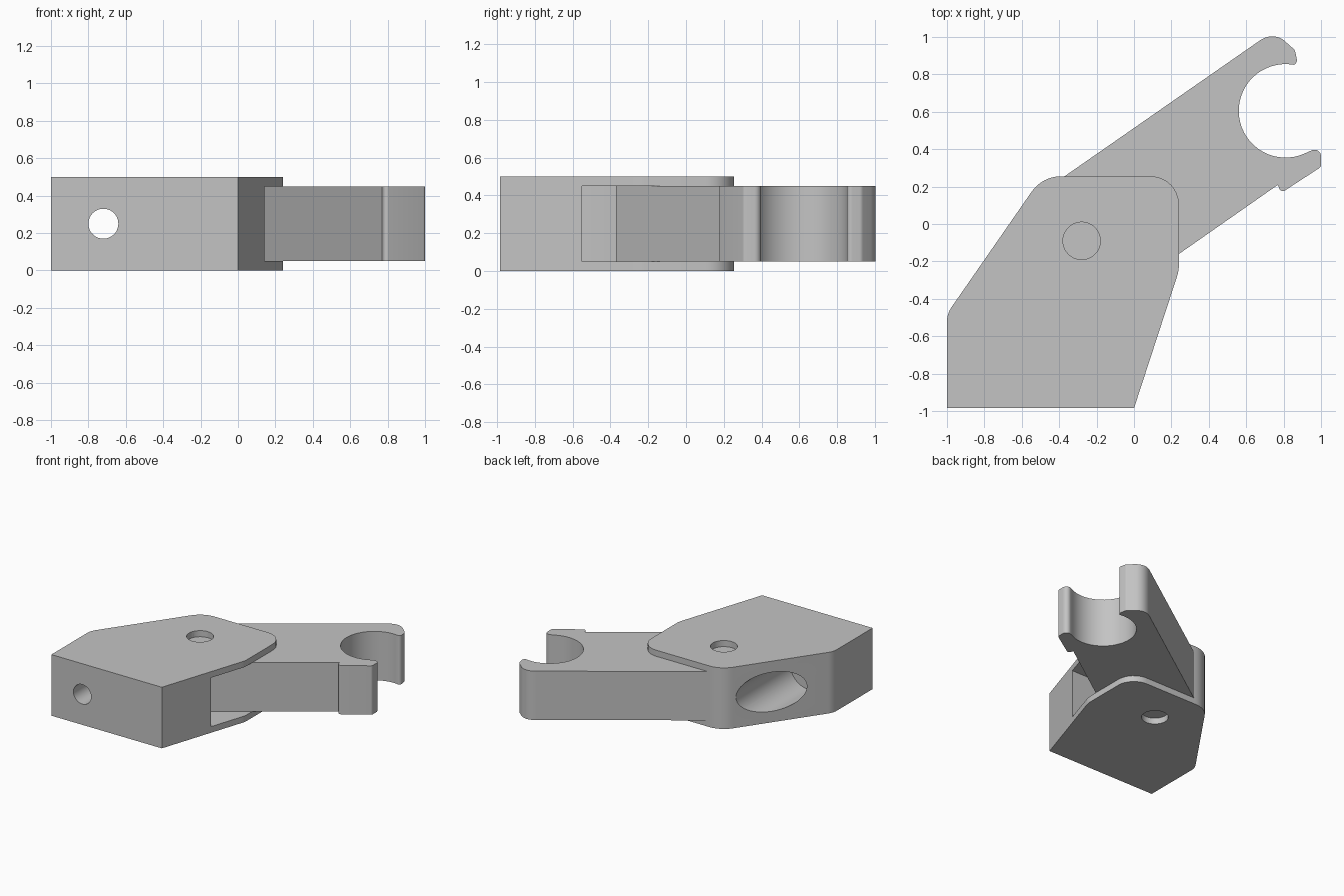
import bpy, bmesh, math
from mathutils import Vector, Matrix

if "Cube" in bpy.data.objects:
    bpy.data.objects.remove(bpy.data.objects["Cube"], do_unlink=True)

grey = bpy.data.materials.new("plain_grey")
grey.use_nodes = True
grey.diffuse_color = (0.55, 0.55, 0.55, 1)
grey.node_tree.nodes["Principled BSDF"].inputs["Base Color"].default_value = (0.55, 0.55, 0.55, 1)


def make_object(name, bm):
    bmesh.ops.recalc_face_normals(bm, faces=bm.faces)
    mesh = bpy.data.meshes.new(name)
    bm.to_mesh(mesh)
    bm.free()
    mesh.materials.append(grey)
    obj = bpy.data.objects.new(name, mesh)
    bpy.context.collection.objects.link(obj)
    return obj


def rounded(corners, steps=8):
    """Outline from (x, y, radius) corners, each replaced by a tangent arc."""
    out = []
    for i, (x, y, r) in enumerate(corners):
        p = Vector((x, y))
        if r == 0:
            out.append(p)
            continue
        a = (Vector(corners[i - 1][:2]) - p).normalized()
        b = (Vector(corners[(i + 1) % len(corners)][:2]) - p).normalized()
        half = a.angle(b) / 2
        centre = p + (a + b).normalized() * (r / math.sin(half))
        start = p + a * (r / math.tan(half)) - centre
        end = p + b * (r / math.tan(half)) - centre
        sweep = math.atan2(start.x * end.y - start.y * end.x, start.dot(end))
        for k in range(steps + 1):
            out.append(centre + Matrix.Rotation(sweep * k / steps, 2) @ start)
    return out


def prism(name, outline, low, high):
    bm = bmesh.new()
    face = bm.faces.new([bm.verts.new((p[0], p[1], low)) for p in outline])
    top = bmesh.ops.extrude_face_region(bm, geom=[face])["geom"]
    verts = [g for g in top if isinstance(g, bmesh.types.BMVert)]
    bmesh.ops.translate(bm, verts=verts, vec=(0, 0, high - low))
    return make_object(name, bm)


def cylinder(name, radius, start, end):
    start, end = Vector(start), Vector(end)
    axis = end - start
    place = Matrix.Translation((start + end) / 2) @ axis.to_track_quat("Z", "Y").to_matrix().to_4x4()
    bm = bmesh.new()
    bmesh.ops.create_cone(bm, cap_ends=True, segments=48, radius1=radius,
                          radius2=radius, depth=axis.length, matrix=place)
    return make_object(name, bm)


def cut(target, cutter):
    mod = target.modifiers.new("cut", "BOOLEAN")
    mod.operation = "DIFFERENCE"
    mod.solver = "EXACT"
    mod.object = cutter
    bpy.context.view_layer.objects.active = target
    bpy.ops.object.modifier_apply(modifier=mod.name)
    bpy.data.objects.remove(cutter, do_unlink=True)


def smooth(obj):
    bpy.ops.object.select_all(action="DESELECT")
    obj.select_set(True)
    bpy.context.view_layer.objects.active = obj
    bpy.ops.object.shade_smooth_by_angle(angle=math.radians(30))


# Base block with rounded corners
body = prism("base_block", rounded([
    (-1, -0.985, 0), (0, -0.985, 0), (0.24, -0.25, 0.2), (0.24, 0.255, 0.15),
    (-0.49, 0.255, 0.19), (-1, -0.48, 0.14)]), 0, 0.5)

# Slot between the two cheek plates
cut(body, prism("slot_cutter", [(-0.37, -0.55), (0.6, -0.55), (0.6, 0.6), (-0.37, 0.6)], 0.05, 0.45))
# Pivot hole, screw hole and its wide counterbore
cut(body, cylinder("pivot_cutter", 0.1, (-0.28, -0.09, -0.2), (-0.28, -0.09, 0.7)))
cut(body, cylinder("screw_cutter", 0.08, (-0.72, -1.2, 0.25), (-0.72, -0.4, 0.25)))
cut(body, cylinder("counterbore_cutter", 0.16, (-0.72, -0.55, 0.25), (-0.72, 0.6, 0.25)))
smooth(body)

# Arm ending in an open round clip
lower_side = [(-0.4, -0.37, 0), (-0.06, -0.37, 0), (0.77, 0.21, 0)]
lower_lip = [(0.785, 0.165, 0.02), (1.0, 0.305, 0.02), (1.0, 0.415, 0.035), (0.93, 0.385, 0)]
upper_lip = [(0.875, 0.86, 0.025), (0.86, 0.93, 0.03), (0.765, 1.015, 0.1), (0.69, 0.993, 0.12)]
upper_end = [(-0.4, 0.235, 0)]
socket = []
for k in range(33):
    angle = math.radians(-66 - k * 214 / 32)
    socket.append((0.81 + 0.25 * math.cos(angle), 0.605 + 0.25 * math.sin(angle), 0))
arm = prism("clip_arm", rounded(lower_side + lower_lip + socket + upper_lip + upper_end), 0.05, 0.45)
smooth(arm)
